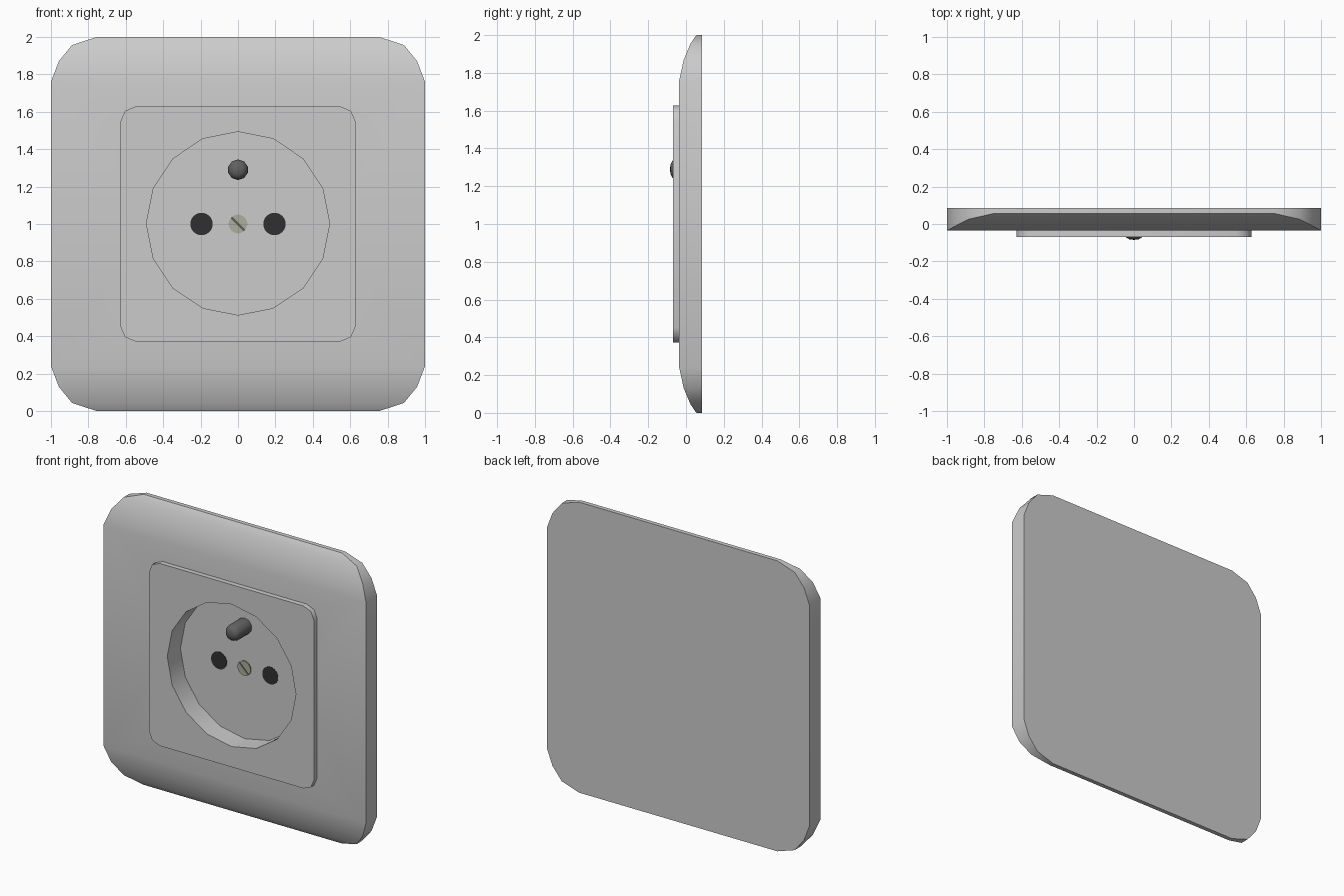
import bpy, bmesh, math

if "Cube" in bpy.data.objects:
    bpy.data.objects.remove(bpy.data.objects["Cube"])

BACK, FLOOR, FACE = 0.085, 0.073, -0.07


def finish(name, bm, color=None):
    bmesh.ops.remove_doubles(bm, verts=bm.verts, dist=1e-5)
    bmesh.ops.recalc_face_normals(bm, faces=bm.faces)
    mesh = bpy.data.meshes.new(name)
    bm.to_mesh(mesh)
    bm.free()
    ob = bpy.data.objects.new(name, mesh)
    bpy.context.collection.objects.link(ob)
    if color:
        mat = bpy.data.materials.new(name + "_colour")
        mat.diffuse_color = (*color, 1)
        mat.use_nodes = True
        mat.node_tree.nodes["Principled BSDF"].inputs["Base Color"].default_value = mat.diffuse_color
        mesh.materials.append(mat)
    return ob


def activate(ob):
    bpy.ops.object.select_all(action='DESELECT')
    ob.select_set(True)
    bpy.context.view_layer.objects.active = ob


def smooth(ob, angle):
    activate(ob)
    bpy.ops.object.shade_smooth_by_angle(angle=math.radians(angle))


def prism(name, outline, y0, y1, color=None):
    """Extrude an (x, z) outline along y."""
    bm = bmesh.new()
    face = bm.faces.new([bm.verts.new((x, y0, z)) for x, z in outline])
    new = bmesh.ops.extrude_face_region(bm, geom=[face])["geom"]
    for v in new:
        if isinstance(v, bmesh.types.BMVert):
            v.co.y = y1
    return finish(name, bm, color)


def circle(x, z, r, n, start=0, sweep=2 * math.pi):
    return [(x + r * math.sin(start + sweep * i / n),
             z + r * math.cos(start + sweep * i / n)) for i in range(n)]


def cut(ob, cutter):
    activate(ob)
    mod = ob.modifiers.new("recess", 'BOOLEAN')
    mod.operation, mod.solver, mod.object = 'DIFFERENCE', 'EXACT', cutter
    bpy.ops.object.modifier_apply(modifier=mod.name)


# cover plate: rows of (z, half width, front y), curved towards top and bottom
upper = [(2.0, 0.755, 0.055), (1.957, 0.887, 0.025),
         (1.87, 0.958, -0.012), (1.76, 1.0, -0.036)]
rows = upper + [(2 - z, w, y) for z, w, y in reversed(upper)]
bm = bmesh.new()
rings = [[bm.verts.new(p) for p in ((-w, y, z), (w, y, z), (w, BACK, z), (-w, BACK, z))]
         for z, w, y in rows]
for a, b in zip(rings, rings[1:]):
    for i in range(4):
        j = (i + 1) % 4
        bm.faces.new((a[i], a[j], b[j], b[i]))
bm.faces.new(rings[0])
bm.faces.new(rings[-1])
plate = finish("cover_plate", bm)

# raised square insert with rounded corners
r, c = 0.08, 0.628 - 0.08
outline = []
for k, (sx, sz) in enumerate(((1, 1), (1, -1), (-1, -1), (-1, 1))):
    for i in range(3):
        a = math.radians(90 * k + 45 * i)
        outline.append((sx * c + r * math.sin(a), 1 + sz * c + r * math.cos(a)))
insert = prism("socket_insert", outline, FACE, -0.03)

# sixteen-sided plug recess through the insert into the plate
cutter = prism("recess_cutter", circle(0, 1.003, 0.49, 16), -0.2, FLOOR)
cutter.hide_render = True
cut(plate, cutter)
cut(insert, cutter)
bpy.data.objects.remove(cutter)
smooth(plate, 38)
smooth(insert, 50)

# earth pin with rounded tip
bm = bmesh.new()
profile = [(0.055, FLOOR + 0.005), (0.055, -0.052), (0.045, -0.072), (0.026, -0.082)]
n = 10
rings = [[bm.verts.new((x, y, z)) for x, z in circle(0, 1.29, rad, n)] for rad, y in profile]
for a, b in zip(rings, rings[1:]):
    for i in range(n):
        j = (i + 1) % n
        bm.faces.new((a[i], a[j], b[j], b[i]))
tip = bm.verts.new((0, -0.085, 1.29))
for i in range(n):
    bm.faces.new((rings[-1][i], rings[-1][(i + 1) % n], tip))
bm.faces.new(rings[0])
smooth(finish("earth_pin", bm, (0.12, 0.12, 0.12)), 50)

# contact holes
for side, x in (("left", -0.195), ("right", 0.195)):
    prism(side + "_contact_hole", circle(x, 1.0, 0.06, 24),
          FLOOR - 0.002, FLOOR + 0.005, (0.03, 0.03, 0.03))

# centre screw: base disc plus two half heads leaving a diagonal slot
brass = (0.42, 0.42, 0.34)
prism("screw_base", circle(0, 1.0, 0.05, 16), FLOOR - 0.002, FLOOR + 0.005, (0.12, 0.12, 0.1))
gap = 0.12
for k, side in enumerate(("upper", "lower")):
    start = math.radians(-45 + 180 * k) + gap
    sweep = math.pi - 2 * gap
    arc = [(0.05 * math.sin(start + sweep * i / 8),
            1 + 0.05 * math.cos(start + sweep * i / 8)) for i in range(9)]
    prism(side + "_screw_head", arc, FLOOR - 0.008, FLOOR + 0.003, brass)
